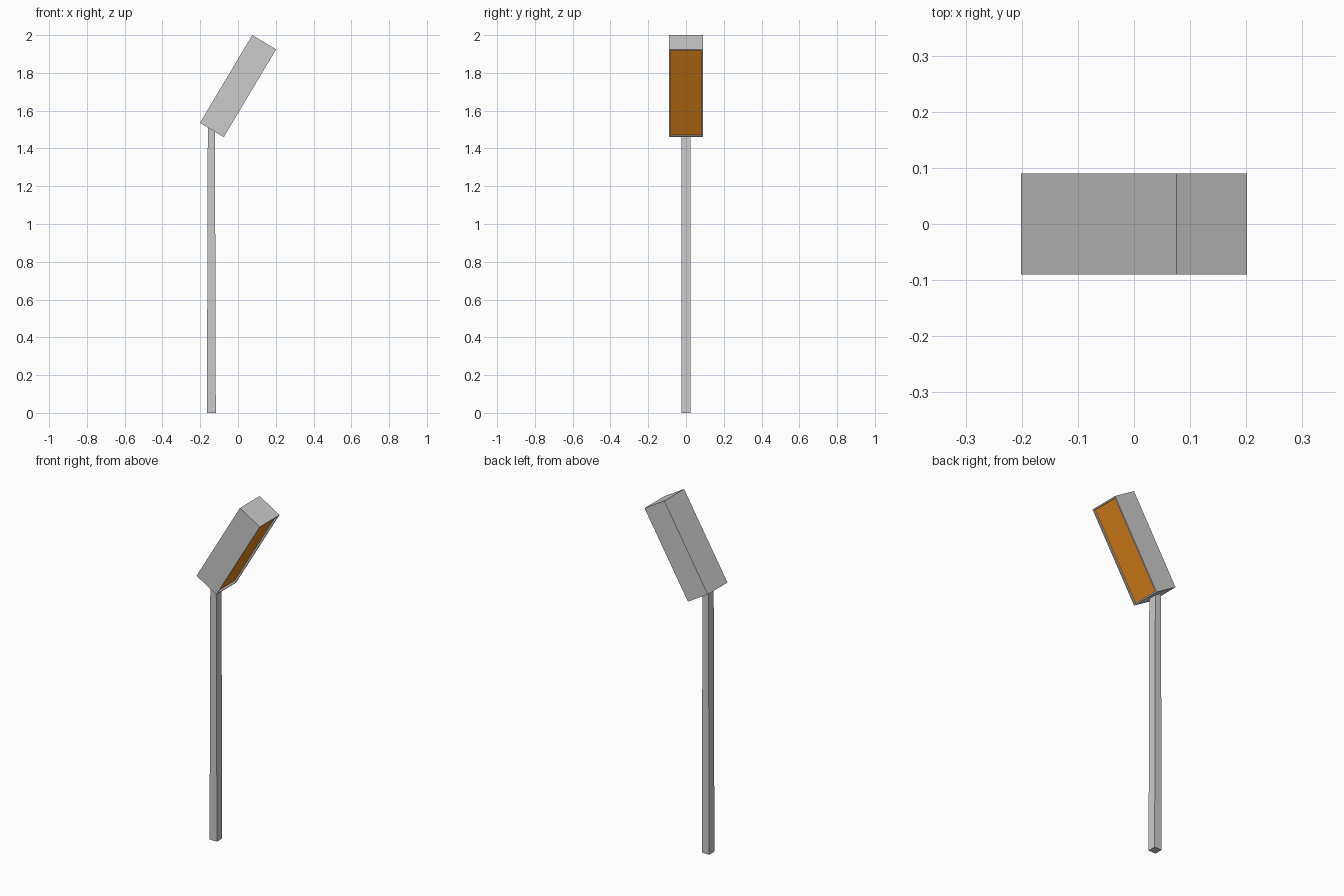
import bpy, bmesh
from math import radians
from mathutils import Matrix, Vector

if "Cube" in bpy.data.objects:
    bpy.data.objects.remove(bpy.data.objects["Cube"])


def box(size, centre):
    bm = bmesh.new()
    m = Matrix.Translation(centre) @ Matrix.Diagonal((*size, 1))
    bmesh.ops.create_cube(bm, size=1, matrix=m)
    return bm


def finish(bm, name):
    bmesh.ops.recalc_face_normals(bm, faces=bm.faces)
    me = bpy.data.meshes.new(name)
    bm.to_mesh(me)
    bm.free()
    ob = bpy.data.objects.new(name, me)
    bpy.context.collection.objects.link(ob)
    return ob


# Post, slightly narrower in x at the top, ending inside the lamp head
POST_X, POST_H = -0.141, 1.513
bm = box((0.047, 0.048, POST_H), (POST_X, 0, POST_H / 2))
for v in bm.verts:
    if v.co.z > 1:
        v.co.x = POST_X + (v.co.x - POST_X) * 0.8
finish(bm, "post")

# Tilted lamp head with a shallow recess on its lower front face
bm = box((0.147, 0.18, 0.541), (0, 0, 0))
bm.normal_update()
panel = max(bm.faces, key=lambda f: f.normal.x)
bmesh.ops.inset_region(bm, faces=[panel], thickness=0.011)
ring = bmesh.ops.extrude_discrete_faces(bm, faces=[panel])
panel = ring["faces"][0]
bmesh.ops.translate(bm, verts=panel.verts, vec=Vector((-0.01, 0, 0)))
panel.material_index = 1
head = finish(bm, "lamp_head")
head.location = (0, 0, 1.73)
head.rotation_euler.y = radians(30.8)

# Grey housing and orange light panel
for name, colour in (("housing_grey", (0.8, 0.8, 0.8, 1)),
                     ("panel_orange", (0.8, 0.25, 0.01, 1))):
    mat = bpy.data.materials.new(name)
    mat.diffuse_color = colour
    mat.use_nodes = True
    mat.node_tree.nodes["Principled BSDF"].inputs["Base Color"].default_value = mat.diffuse_color
    head.data.materials.append(mat)
